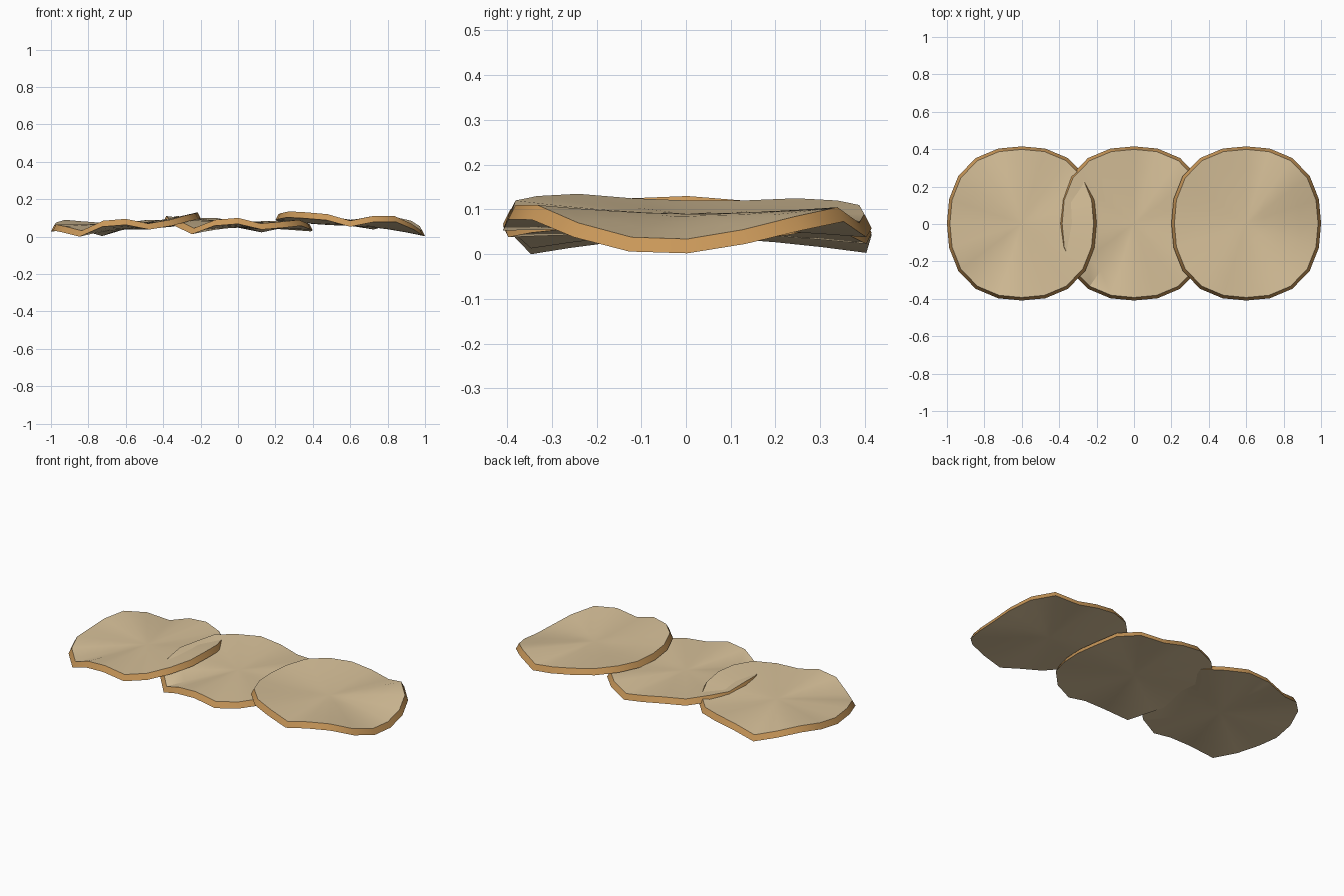
import bpy, bmesh
from math import sin, cos, tau

if "Cube" in bpy.data.objects:
    bpy.data.objects.remove(bpy.data.objects["Cube"])

SIDES, THICK = 20, 0.032
RINGS = (0.25, 0.5, 0.75, 1.0)


def material(name, rgb):
    m = bpy.data.materials.new(name)
    m.diffuse_color = (*rgb, 1)
    m.use_nodes = True
    m.node_tree.nodes["Principled BSDF"].inputs["Base Color"].default_value = m.diffuse_color
    return m


cream = material("cream_face", (0.68, 0.53, 0.32))
crust = material("crust_edge", (0.58, 0.31, 0.10))


def outline(a):
    # rounded, slightly squarish outline
    c, s = cos(a), sin(a)
    r = (abs(c) ** 2.35 + abs(s) ** 2.35) ** (-1 / 2.35)
    return r * c * 0.4, r * s * 0.412


def crisp(name, cx, mid, rim):
    bm = bmesh.new()

    def sheet(size, drop):
        centre = bm.verts.new((cx, 0.003, mid - drop))
        rings = []
        for t in RINGS:
            ring = []
            for i, h in enumerate(rim):
                x, y = outline(tau * i / SIDES)
                z = mid + (h - mid) * t ** 1.6 - drop
                ring.append(bm.verts.new((cx + x * t * size, 0.003 + y * t * size, max(z, 0))))
            rings.append(ring)
        for i in range(SIDES):
            j = (i + 1) % SIDES
            bm.faces.new((centre, rings[0][i], rings[0][j]))
            for a, b in zip(rings, rings[1:]):
                bm.faces.new((a[i], b[i], b[j], a[j]))
        return rings[-1]

    # wavy top and underside, joined by a slanted crust edge
    top, low = sheet(0.96, 0), sheet(1.0, THICK)
    for i in range(SIDES):
        j = (i + 1) % SIDES
        bm.faces.new((top[i], low[i], low[j], top[j])).material_index = 1
    bmesh.ops.recalc_face_normals(bm, faces=bm.faces)
    me = bpy.data.meshes.new(name)
    bm.to_mesh(me)
    bm.free()
    me.materials.append(cream)
    me.materials.append(crust)
    ob = bpy.data.objects.new(name, me)
    bpy.context.collection.objects.link(ob)
    bpy.context.view_layer.objects.active = ob
    ob.select_set(True)
    bpy.ops.object.shade_smooth_by_angle(angle=0.6)
    ob.select_set(False)


# rim heights run anticlockwise from +x
crisp("left_crisp", -0.6, 0.07,
      (.13, .12, .10, .085, .09, .075, .035, .07, .09, .075,
       .06, .065, .055, .032, .085, .095, .07, .09, .115, .125))
crisp("middle_crisp", 0.0, 0.08,
      (.065, .06, .08, .08, .055, .08, .10, .10, .11, .10,
       .11, .10, .09, .045, .09, .10, .07, .08, .09, .07))
crisp("right_crisp", 0.6, 0.09,
      (.034, .055, .085, .105, .07, .09, .11, .12, .125, .12,
       .12, .125, .135, .13, .12, .085, .11, .11, .07, .038))
